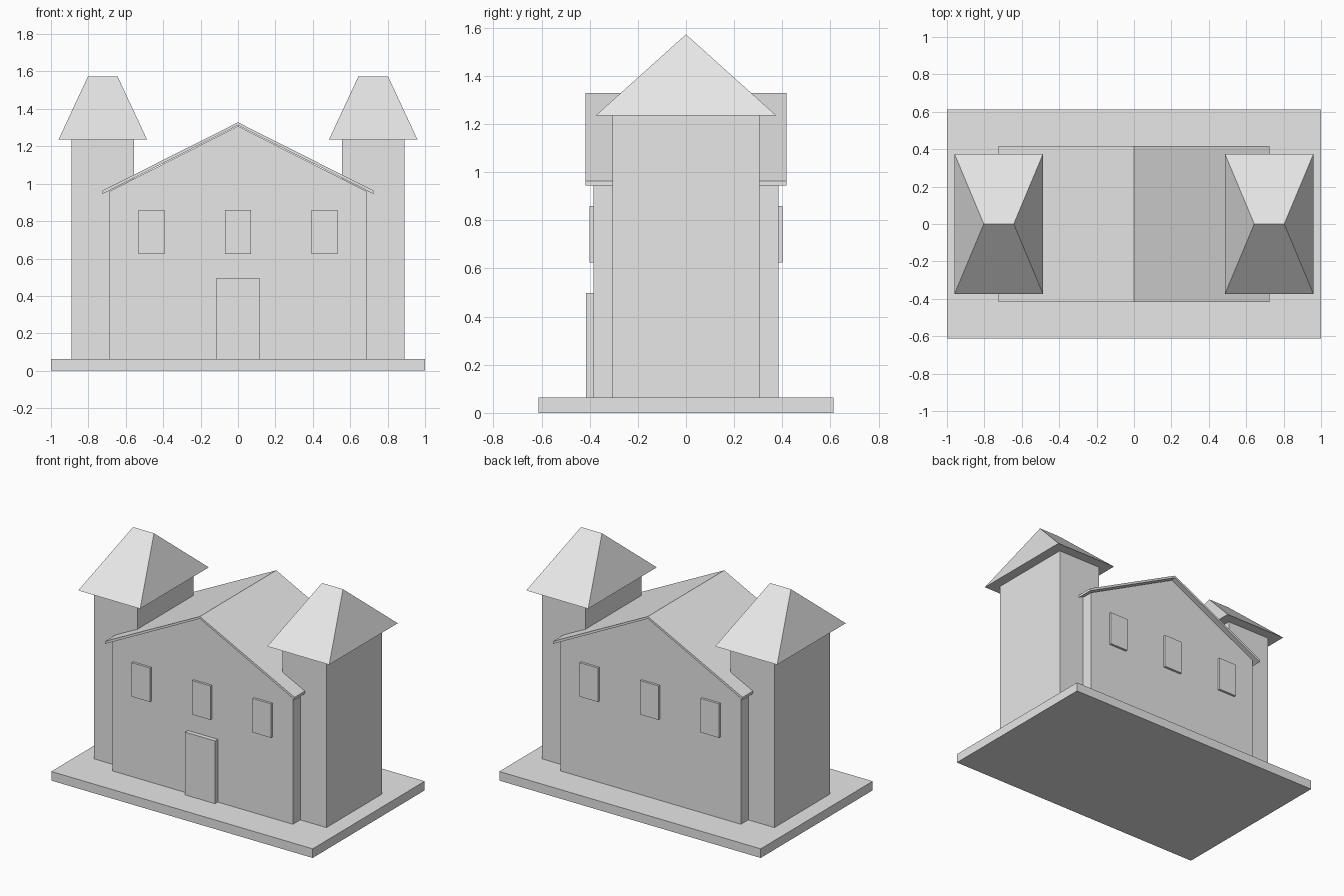
import bpy
import bmesh

cube = bpy.data.objects.get("Cube")
if cube:
    bpy.data.objects.remove(cube, do_unlink=True)

# Single plain grey
GREY = (0.8, 0.8, 0.8, 1.0)
mat = bpy.data.materials.new("plain_grey")
mat.use_nodes = True
mat.diffuse_color = GREY
mat.node_tree.nodes["Principled BSDF"].inputs["Base Color"].default_value = GREY


def add_object(name, bm):
    bmesh.ops.recalc_face_normals(bm, faces=bm.faces)
    mesh = bpy.data.meshes.new(name)
    bm.to_mesh(mesh)
    bm.free()
    mesh.materials.append(mat)
    obj = bpy.data.objects.new(name, mesh)
    bpy.context.collection.objects.link(obj)
    return obj


def extrude_profile(name, profile, y0, y1):
    """Extrude an x-z outline from y0 to y1."""
    bm = bmesh.new()
    face = bm.faces.new([bm.verts.new((x, y0, z)) for x, z in profile])
    new = bmesh.ops.extrude_face_region(bm, geom=[face])["geom"]
    verts = [v for v in new if isinstance(v, bmesh.types.BMVert)]
    bmesh.ops.translate(bm, verts=verts, vec=(0, y1 - y0, 0))
    return add_object(name, bm)


def box(name, x0, x1, y0, y1, z0, z1):
    return extrude_profile(name, [(x0, z0), (x1, z0), (x1, z1), (x0, z1)], y0, y1)


def hip_roof(name, cx, half_x, half_y, half_ridge, z0, z1):
    """Hipped roof with its ridge along x."""
    bm = bmesh.new()
    a, b, c, d = [bm.verts.new((cx + sx * half_x, sy * half_y, z0))
                  for sx, sy in ((-1, -1), (1, -1), (1, 1), (-1, 1))]
    left, right = [bm.verts.new((cx + s * half_ridge, 0, z1)) for s in (-1, 1)]
    for f in ((a, b, c, d), (a, b, right, left), (c, d, left, right),
              (b, c, right), (d, a, left)):
        bm.faces.new(f)
    return add_object(name, bm)


BASE_TOP = 0.063
WALL_Y = 0.385

# Base slab
box("base_slab", -1, 1, -0.612, 0.612, 0, BASE_TOP)

# Gabled hall
extrude_profile("hall", [(-0.69, BASE_TOP), (0.69, BASE_TOP), (0.69, 0.958),
                         (0, 1.308), (-0.69, 0.958)], -WALL_Y, WALL_Y)

# Thin folded roof over the hall
extrude_profile("hall_roof", [(-0.725, 0.945), (0, 1.312), (0.725, 0.945),
                              (0.725, 0.963), (0, 1.328), (-0.725, 0.963)],
                -0.418, 0.418)

# Side towers with hipped roofs
for side, s in (("left", 1), ("right", -1)):
    x0, x1 = sorted((s * 0.555, s * 0.89))
    box(side + "_tower", x0, x1, -0.305, 0.305, BASE_TOP, 1.235)
    hip_roof(side + "_tower_roof", s * 0.723, 0.237, 0.375, 0.08, 1.235, 1.572)

# Window plates on both gable walls
for wall, s in (("front", -1), ("back", 1)):
    y0, y1 = sorted((s * (WALL_Y - 0.01), s * 0.401))
    for label, cx in (("left", 0.463), ("middle", 0), ("right", -0.463)):
        box(f"{wall}_{label}_window", cx - 0.07, cx + 0.07, y0, y1, 0.625, 0.86)

# Front door
box("front_door", -0.115, 0.115, -0.415, -WALL_Y + 0.01, BASE_TOP, 0.497)
